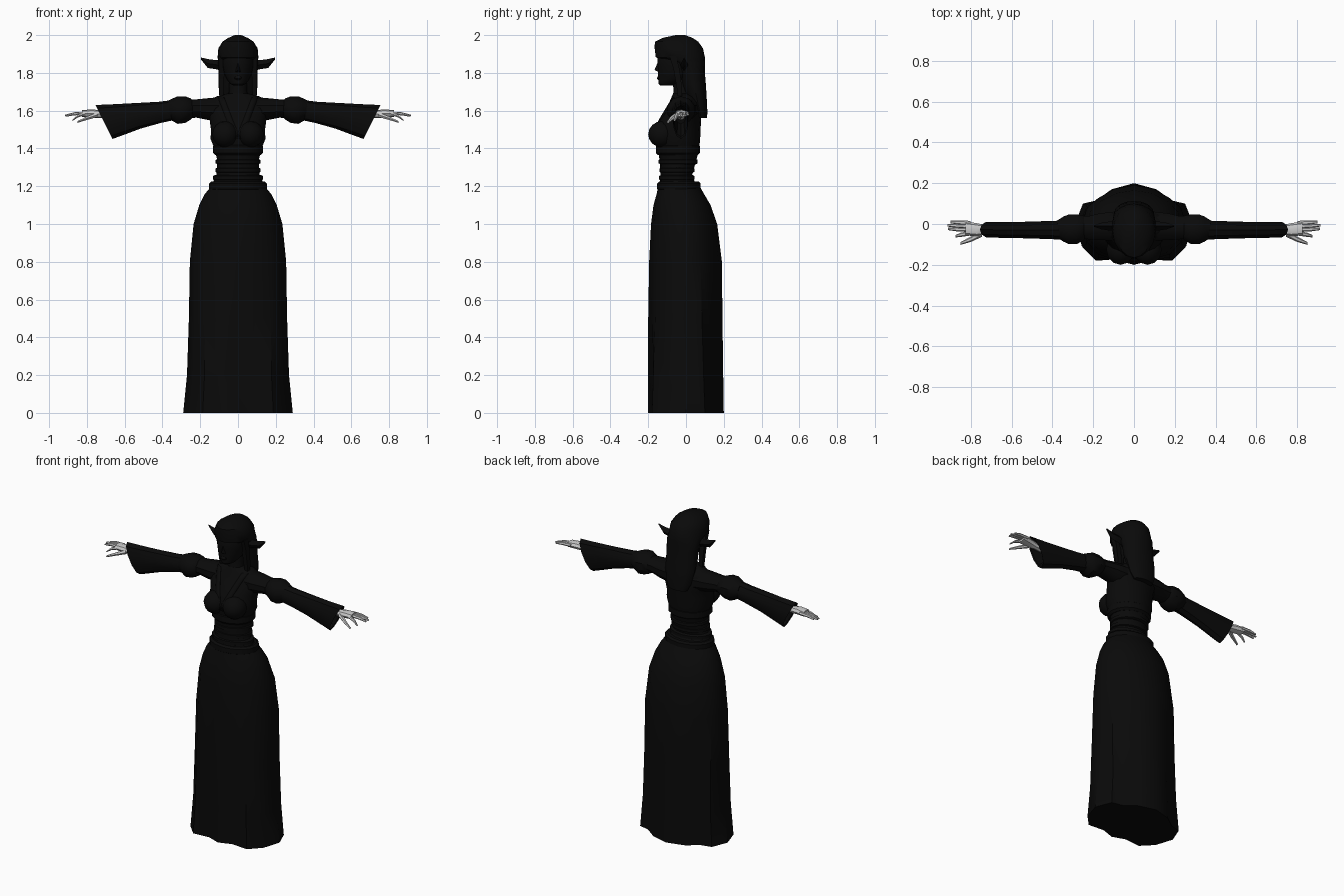
import bpy, bmesh, math
from mathutils import Vector

if "Cube" in bpy.data.objects:
    bpy.data.objects.remove(bpy.data.objects["Cube"])


def material(name, value):
    m = bpy.data.materials.new(name)
    m.diffuse_color = (value, value, value, 1)
    m.use_nodes = True
    m.node_tree.nodes["Principled BSDF"].inputs["Base Color"].default_value = m.diffuse_color
    return m


BLACK = material("black_cloth", 0.003)
PALE = material("pale_grey_skin", 0.6)


def finish(name, bm, mat, angle=35):
    bmesh.ops.recalc_face_normals(bm, faces=bm.faces)
    me = bpy.data.meshes.new(name)
    bm.to_mesh(me)
    bm.free()
    me.materials.append(mat)
    ob = bpy.data.objects.new(name, me)
    bpy.context.collection.objects.link(ob)
    bpy.ops.object.select_all(action='DESELECT')
    ob.select_set(True)
    bpy.context.view_layer.objects.active = ob
    bpy.ops.object.shade_smooth_by_angle(angle=math.radians(angle))
    return ob


def loft(name, rings, mat, bm=None):
    """Skin a list of point rings and cap both ends."""
    own = bm is None
    bm = bm or bmesh.new()
    loops = [[bm.verts.new(p) for p in r] for r in rings]
    n = len(loops[0])
    for a, b in zip(loops, loops[1:]):
        for i in range(n):
            j = (i + 1) % n
            bm.faces.new((a[i], a[j], b[j], b[i]))
    bm.faces.new(loops[0])
    bm.faces.new(loops[-1])
    return finish(name, bm, mat) if own else None


def flat_ring(z, hw, yf, yb, n=16):
    """Horizontal ellipse between a front and a back y."""
    return [(hw * math.sin(k * math.tau / n),
             (yf + yb) / 2 + (yb - yf) / 2 * math.cos(k * math.tau / n), z) for k in range(n)]


def arm_ring(s, x, y0, y1, z0, z1, slant=0, n=10):
    """Upright ellipse across the arm; slant pulls its lower edge inward."""
    pts = []
    for k in range(n):
        a = k * math.tau / n + math.pi / 2
        z = (z0 + z1) / 2 + (z1 - z0) / 2 * math.sin(a)
        pts.append((s * (x - slant * (z1 - z)), (y0 + y1) / 2 + (y1 - y0) / 2 * math.cos(a), z))
    return pts


def tube(bm, path, radii, n=6):
    """Tapered finger along a path running mostly along x."""
    rings = [[(p[0], p[1] + r * math.cos(k * math.tau / n), p[2] + 0.8 * r * math.sin(k * math.tau / n))
              for k in range(n)] for p, r in zip(path, radii)]
    loft("", rings, None, bm)


# Long skirt: pleated hem outline blending into an ellipse at the waist
half = [(0, .2), (.11, .17), (.185, .115), (.25, .1), (.29, 0), (.255, -.11), (.187, -.18), (.08, -.172), (0, -.2)]
hem = half + [(-x, y) for x, y in half[-2:0:-1]]
rings = []
for z, hw, yf, yb in [(0, .29, -.2, .2), (.2, .27, -.2, .197), (.5, .26, -.2, .193), (.8, .255, -.195, .19),
                      (1.0, .235, -.185, .165), (1.1, .205, -.172, .13), (1.16, .175, -.155, .095),
                      (1.195, .145, -.148, .075)]:
    t = min(1, z / 1.1)
    rings.append([((1 - t) * hx * hw / .29 + t * ex,
                   (1 - t) * ((yf + yb) / 2 + hy / .2 * (yb - yf) / 2) + t * ey, z)
                  for (hx, hy), (ex, ey, _) in zip(hem, flat_ring(z, hw, yf, yb))])
loft("skirt", rings, BLACK)

# Waist belt and the folds of the bodice below the bust
for name, z, h, hw, yf, yb in [("belt", 1.20, .05, .153, -.153, .078), ("waist_fold", 1.245, .03, .132, -.143, .045),
                               ("lower_fold", 1.285, .03, .12, -.141, .045),
                               ("upper_fold", 1.33, .03, .118, -.145, .062),
                               ("underbust_band", 1.395, .06, .132, -.16, .074)]:
    loft(name, [flat_ring(z + d * h / 2, hw - i, yf + i, yb - i)
                for d, i in ((-1, .012), (-.6, 0), (.6, 0), (1, .012))], BLACK)

# Bodice, shoulders and neck
torso = loft("bodice", [flat_ring(*r) for r in [
    (1.16, .14, -.14, .07), (1.22, .135, -.14, .05), (1.25, .115, -.135, .03), (1.34, .11, -.14, .055),
    (1.40, .125, -.15, .07), (1.45, .145, -.165, .075), (1.50, .143, -.165, .077), (1.55, .15, -.145, .08),
    (1.60, .168, -.115, .08), (1.645, .165, -.088, .07), (1.675, .115, -.075, .05), (1.69, .06, -.068, .03)]], BLACK)
loft("neck", [flat_ring(1.66, .056, -.075, .03, 12), flat_ring(1.70, .048, -.066, .025, 12),
              flat_ring(1.77, .048, -.07, .025, 12)], BLACK)

# Bust
for s, side in ((-1, "left"), (1, "right")):
    bm = bmesh.new()
    bmesh.ops.create_uvsphere(bm, u_segments=12, v_segments=8, radius=1)
    for v in bm.verts:
        v.co = Vector((s * .066 + .07 * v.co.x, -.125 + .075 * v.co.y, 1.475 + .07 * v.co.z))
    finish(side + "_bust", bm, BLACK)

# Crossed lapels laid over the chest
for s, side in ((-1, "left"), (1, "right")):
    bm = bmesh.new()
    cols = []
    for k in range(9):
        t = k / 8
        x, z = .085 - .085 * t, 1.67 - .22 * t
        cols.append([bm.verts.new((s * (x + d), -.4, z)) for d in (-.012, .005, .022)])
    for a, b in zip(cols, cols[1:]):
        for i in range(2):
            bm.faces.new((a[i], a[i + 1], b[i + 1], b[i]))
    lapel = finish(side + "_lapel", bm, BLACK)
    wrap = lapel.modifiers.new("drape", 'SHRINKWRAP')
    wrap.target, wrap.wrap_method, wrap.offset = torso, 'PROJECT', .004
    wrap.use_project_y, wrap.use_negative_direction = True, False
    lapel.modifiers.new("cloth", 'SOLIDIFY').thickness = .006

# Head, nose and chin
loft("head", [flat_ring(*r) for r in [
    (1.732, .022, -.135, -.07), (1.742, .042, -.145, -.04), (1.765, .06, -.147, .01), (1.80, .075, -.147, .04),
    (1.84, .084, -.15, .05), (1.90, .086, -.15, .05), (1.95, .06, -.12, .03)]], BLACK)
bm = bmesh.new()
n = [bm.verts.new(p) for p in ((0, -.148, 1.86), (-.016, -.142, 1.803), (.016, -.142, 1.803), (0, -.167, 1.815))]
for f in ((0, 1, 3), (0, 3, 2), (1, 2, 3), (0, 2, 1)):
    bm.faces.new([n[i] for i in f])
finish("nose", bm, BLACK)
loft("lips", [flat_ring(z, w, y, -.12, 8) for z, w, y in
              ((1.762, .012, -.147), (1.77, .022, -.153), (1.778, .022, -.152), (1.786, .01, -.147))], BLACK)

# Hair: crown with fringe, falling down the back
loft("hair", [flat_ring(*r) for r in [
    (1.56, .065, .05, .112), (1.60, .085, .03, .113), (1.68, .098, .0, .109), (1.74, .1, -.025, .105),
    (1.80, .102, -.035, .1), (1.855, .105, -.07, .1), (1.882, .108, -.16, .1), (1.93, .104, -.166, .09),
    (1.965, .082, -.165, .065), (1.985, .052, -.125, .035), (2.0, .018, -.055, -.005)]], BLACK)

for s, side in ((-1, "left"), (1, "right")):
    # Front lock beside the face
    loft(side + "_hair_lock", [[(s * (.088 + dx * w), y + dy * w, z) for dx, dy in
                                ((-1, -1), (.8, -1), (1, 1), (-1, 1))]
                               for z, y, w in ((1.64, -.03, .008), (1.72, -.035, .014),
                                               (1.82, -.05, .016), (1.89, -.07, .018))], BLACK)
    # Pointed ear
    loft(side + "_ear", [[(s * x, -.01 + y * d, z) for z, d in ((z1, 0), ((z0 + z1) / 2, -1), (z0, 0), ((z0 + z1) / 2, 1))]
                         for x, z0, z1, y in ((.08, 1.81, 1.865, .02), (.12, 1.82, 1.868, .022),
                                              (.16, 1.826, 1.873, .016), (.197, 1.872, 1.882, .003))], BLACK)
    # Shoulder, puffed band and bell sleeve with hollow opening
    loft(side + "_shoulder", [arm_ring(s, *r) for r in [
        (.09, -.085, .065, 1.54, 1.672), (.17, -.082, .055, 1.553, 1.665), (.22, -.078, .042, 1.563, 1.66),
        (.27, -.075, .04, 1.56, 1.66)]], BLACK)
    loft(side + "_sleeve_puff", [arm_ring(s, *r) for r in [
        (.235, -.07, .035, 1.57, 1.65), (.25, -.085, .045, 1.553, 1.665), (.28, -.102, .05, 1.535, 1.676),
        (.32, -.102, .05, 1.53, 1.676), (.345, -.09, .04, 1.545, 1.665), (.375, -.07, .02, 1.56, 1.65)]], BLACK)
    loft(side + "_bell_sleeve", [arm_ring(s, *r) for r in [
        (.33, -.08, .02, 1.552, 1.658, 0), (.42, -.076, .017, 1.535, 1.647, .1), (.55, -.072, .013, 1.505, 1.64, .25),
        (.66, -.07, .013, 1.475, 1.634, .4), (.755, -.068, .013, 1.45, 1.63, .5),
        (.745, -.062, .007, 1.462, 1.622, .5), (.62, -.055, .0, 1.53, 1.61, .2)]], BLACK)

    # Hand: palm, four fingers and thumb
    bm = bmesh.new()
    loft("", [arm_ring(1, *r, 0, 8) for r in [
        (.61, -.05, -.005, 1.55, 1.597), (.72, -.05, -.006, 1.56, 1.6), (.77, -.06, .004, 1.562, 1.607),
        (.825, -.056, .012, 1.566, 1.603)]], None, bm)
    for y0, y1, tip, z in ((.004, .01, .9, 1.578), (-.012, -.006, .915, 1.575), (-.028, -.024, .912, 1.572),
                           (-.045, -.06, .875, 1.55)):
        tube(bm, [(.80, y0, 1.587), ((.82 + tip) / 2, (y0 + y1) / 2, (1.593 + z) / 2), (tip, y1, z)],
             (.0115, .0105, .006))
    tube(bm, [(.745, -.045, 1.578), (.80, -.075, 1.56), (.85, -.095, 1.54)], (.018, .013, .007))
    for v in bm.verts:
        v.co.x *= s
    finish(side + "_hand", bm, PALE)
